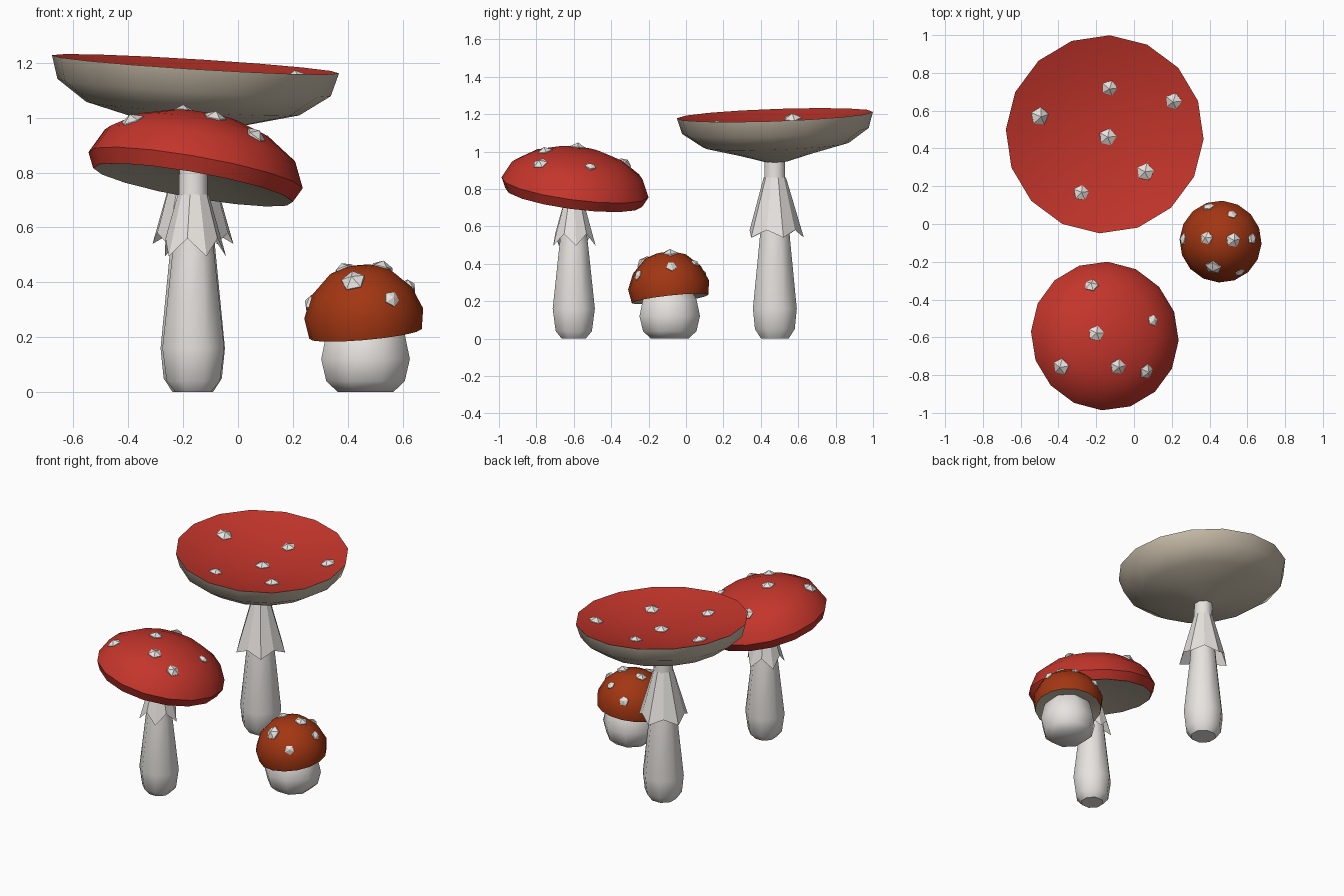
import bpy, bmesh, math
from mathutils import Vector, Matrix
from mathutils.bvhtree import BVHTree

if "Cube" in bpy.data.objects:
    bpy.data.objects.remove(bpy.data.objects["Cube"])


def material(name, rgb):
    m = bpy.data.materials.new(name)
    m.diffuse_color = (*rgb, 1)
    m.use_nodes = True
    m.node_tree.nodes["Principled BSDF"].inputs["Base Color"].default_value = m.diffuse_color
    return m


RED = material("red cap", (0.55, 0.036, 0.024))
BROWN = material("rust brown cap", (0.36, 0.037, 0.006))
BEIGE = material("beige underside", (0.58, 0.51, 0.40))
WHITE = material("off white", (0.80, 0.77, 0.74))


def finish(bm, name, mats, matrix, smooth=True):
    bmesh.ops.recalc_face_normals(bm, faces=bm.faces)
    bm.transform(matrix)
    me = bpy.data.meshes.new(name)
    bm.to_mesh(me)
    for m in mats:
        me.materials.append(m)
    if smooth:
        me.shade_smooth()
        me.set_sharp_from_angle(angle=math.radians(50))
    ob = bpy.data.objects.new(name, me)
    bpy.context.collection.objects.link(ob)
    return ob


def lathe(profile, sides, strip_mats=None, spin=0.0):
    """Revolve (radius, z) points; radius 0 gives a pole, open ends are capped."""
    bm = bmesh.new()
    rings = []
    for r, z in profile:
        n = 1 if r == 0 else sides
        rings.append([bm.verts.new((r * math.cos(spin + math.tau * i / sides),
                                    r * math.sin(spin + math.tau * i / sides), z))
                      for i in range(n)])
    for k, (a, b) in enumerate(zip(rings, rings[1:])):
        for i in range(sides):
            j = (i + 1) % sides
            vs = [a[i % len(a)], a[j % len(a)], b[j % len(b)], b[i % len(b)]]
            f = bm.faces.new(list(dict.fromkeys(vs)))
            f.material_index = strip_mats[k] if strip_mats else 0
    for ring in (rings[0], rings[-1]):
        if len(ring) > 1:
            bm.faces.new(ring)
    return bm


def stem(name, x, y, profile):
    finish(lathe(profile, 8, spin=math.pi / 8), name, [WHITE], Matrix.Translation((x, y, 0)))


def skirt(name, x, y, top, points, valleys, spin):
    # ragged ring: five low points alternating with five valleys
    bm = bmesh.new()
    up, low, inner = [], [], []
    for i in range(10):
        a = spin + math.tau * i / 10
        c, s = math.cos(a), math.sin(a)
        r, z = valleys if i % 2 else points
        up.append(bm.verts.new((top[0] * c, top[0] * s, top[1])))
        low.append(bm.verts.new((r * c, r * s, z)))
        inner.append(bm.verts.new((top[0] * c, top[0] * s, top[1] - 0.04)))
    for a, b in ((up, low), (low, inner)):
        for i in range(10):
            j = (i + 1) % 10
            bm.faces.new((a[i], a[j], b[j], b[i]))
    finish(bm, name, [WHITE], Matrix.Translation((x, y, 0)), smooth=False)


def cap(name, centre, normal, profile, strips, colour, spots):
    n = Vector(normal).normalized()
    tilt = Vector((0, 0, 1)).rotation_difference(n).to_matrix().to_4x4()
    ob = finish(lathe(profile, 16, strips, -0.05), name, [BEIGE, colour],
                Matrix.Translation(centre) @ tilt)
    # pentagonal warts dropped onto the cap from above
    bm = bmesh.new()
    bm.from_mesh(ob.data)
    tree = BVHTree.FromBMesh(bm)
    bm.free()
    for k, (x, y, r) in enumerate(spots):
        loc, nor, _, _ = tree.ray_cast(Vector((x, y, 3)), Vector((0, 0, -1)))
        if loc is None:
            continue
        if nor.z < 0:
            nor = -nor
        rot = Vector((0, 0, 1)).rotation_difference(nor).to_matrix().to_4x4()
        wart = lathe([(r, -0.012), (r, 0.004), (0, 0.6 * r)], 5, spin=k * 1.3)
        finish(wart, f"{name}_spot_{k + 1}", [WHITE], Matrix.Translation(loc) @ rot, smooth=False)


# tall mushroom with an upturned dish cap
stem("tall_stem", -0.165, 0.475,
     [(0.08, 0), (0.115, 0.05), (0.127, 0.16), (0.088, 0.53), (0.06, 0.85), (0.058, 0.98)])
skirt("tall_skirt", -0.165, 0.475, (0.06, 0.86), (0.155, 0.54), (0.135, 0.58), 0.3)
dish = [(r, -0.085 * (1 - (r / 0.525) ** 2)) for r in (0.525, 0.45, 0.34, 0.2)] + [(0, -0.085)]
cap("tall_cap", (-0.155, 0.475, 1.195), (0.062, -0.035, 1),
    [(0, -0.255), (0.06, -0.25), (0.2, -0.21), (0.39, -0.162), (0.5, -0.085)] + dish,
    [0] * 5 + [1] * 4, RED,
    [(-0.13, 0.72, 0.042), (0.21, 0.65, 0.045), (-0.14, 0.46, 0.047),
     (0.06, 0.275, 0.047), (-0.28, 0.165, 0.042), (-0.5, 0.57, 0.05)])

# medium mushroom with a wide domed cap
stem("medium_stem", -0.163, -0.6,
     [(0.07, 0), (0.105, 0.04), (0.122, 0.16), (0.083, 0.5), (0.056, 0.72), (0.055, 0.85)])
skirt("medium_skirt", -0.163, -0.6, (0.057, 0.72), (0.12, 0.495), (0.102, 0.56), 0.1)
cap("medium_cap", (-0.164, -0.6, 0.755), (0.176, 0.13, 1),
    [(0, 0.05), (0.2, 0.035), (0.37, 0), (0.397, 0.055), (0.352, 0.148),
     (0.25, 0.215), (0.13, 0.254), (0, 0.266)],
    [0, 0, 1, 1, 1, 1, 1], RED,
    [(-0.225, -0.325, 0.038), (0.1, -0.51, 0.03), (-0.2, -0.58, 0.042),
     (-0.385, -0.755, 0.044), (-0.085, -0.755, 0.042), (0.065, -0.78, 0.04)])

# small stubby mushroom
stem("small_stem", 0.465, -0.087,
     [(0.11, 0), (0.155, 0.04), (0.175, 0.12), (0.155, 0.21), (0.1, 0.3)])
cap("small_cap", (0.465, -0.085, 0.212), (-0.09, -0.11, 1),
    [(0, 0.03), (0.1, 0.02), (0.206, 0), (0.218, 0.075), (0.183, 0.157),
     (0.11, 0.228), (0.05, 0.248), (0, 0.252)],
    [0, 0, 1, 1, 1, 1, 1], BROWN,
    [(0.395, 0.09, 0.03), (0.52, 0.05, 0.025), (0.385, -0.075, 0.035), (0.525, -0.085, 0.04),
     (0.628, -0.078, 0.03), (0.262, -0.08, 0.033), (0.42, -0.23, 0.045), (0.56, -0.255, 0.03)])
